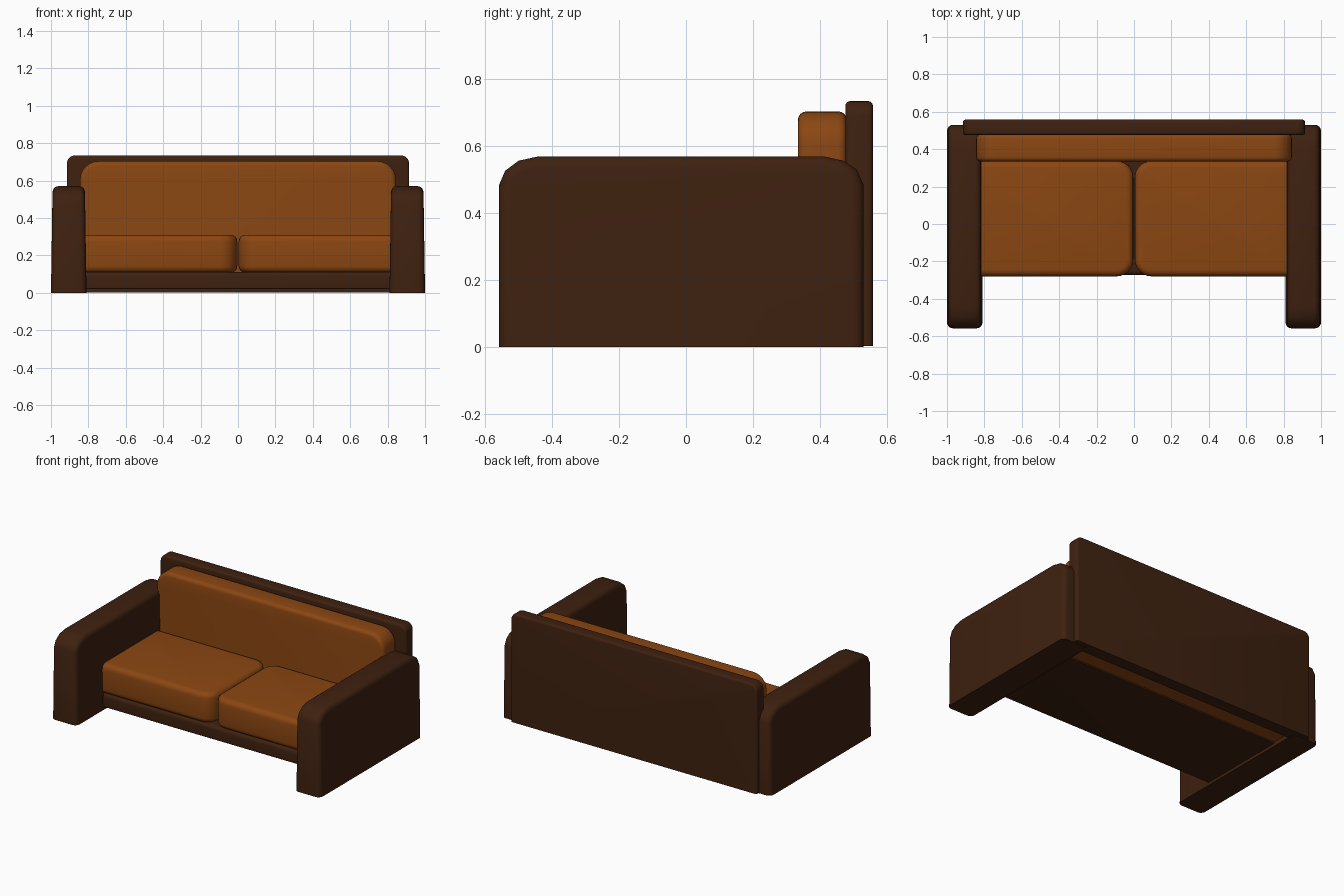
import bpy, bmesh, math

if "Cube" in bpy.data.objects:
    bpy.data.objects.remove(bpy.data.objects["Cube"])


def material(name, rgb):
    m = bpy.data.materials.new(name)
    m.diffuse_color = (*rgb, 1)
    m.use_nodes = True
    m.node_tree.nodes["Principled BSDF"].inputs["Base Color"].default_value = m.diffuse_color
    return m


DARK = material("dark brown", (0.048, 0.0150, 0.0050))
TAN = material("tan leather", (0.258, 0.062, 0.0060))


def rounded(a0, a1, b0, b1, radii, n=6):
    """Rectangle outline; radii for corners (a0b0, a1b0, a1b1, a0b1)."""
    pts = []
    corners = [(a0, b0, 1, 1, 180), (a1, b0, -1, 1, 270),
               (a1, b1, -1, -1, 0), (a0, b1, 1, -1, 90)]
    for (a, b, sa, sb, start), r in zip(corners, radii):
        if r == 0:
            pts.append((a, b))
            continue
        for i in range(n + 1):
            t = math.radians(start + 90 * i / n)
            pts.append((a + sa * r + r * math.cos(t), b + sb * r + r * math.sin(t)))
    return pts


def prism(name, outline, axis, lo, hi, bevel, mat, floor=True, shape=None):
    """Extrude an outline along an axis and round its rims (not at the floor)."""
    place = {"X": lambda a, b, d: (d, a, b),
             "Y": lambda a, b, d: (a, d, b),
             "Z": lambda a, b, d: (a, b, d)}[axis]
    bm = bmesh.new()
    rings = [[bm.verts.new(place(a, b, d)) for a, b in outline] for d in (lo, hi)]
    caps = [bm.faces.new(r) for r in rings]
    n = len(outline)
    for i in range(n):
        j = (i + 1) % n
        bm.faces.new((rings[0][i], rings[0][j], rings[1][j], rings[1][i]))
    bmesh.ops.recalc_face_normals(bm, faces=bm.faces[:])
    zmin = min(v.co.z for v in bm.verts)
    rim = {e for f in caps for e in f.edges
           if not (floor and all(v.co.z < zmin + 1e-4 for v in e.verts))}
    bmesh.ops.bevel(bm, geom=list(rim), offset=bevel, segments=4,
                    profile=0.5, affect='EDGES', clamp_overlap=True)
    if shape:
        for v in bm.verts:
            shape(v.co)
    bmesh.ops.recalc_face_normals(bm, faces=bm.faces[:])
    me = bpy.data.meshes.new(name)
    bm.to_mesh(me)
    bm.free()
    me.materials.append(mat)
    ob = bpy.data.objects.new(name, me)
    bpy.context.collection.objects.link(ob)
    bpy.context.view_layer.objects.active = ob
    ob.select_set(True)
    bpy.ops.object.shade_smooth_by_angle(angle=math.radians(40))
    ob.select_set(False)
    return ob


# Arms: side profile with softened top corners, slightly narrower at the top
arm_profile = [(-0.558, 0), (0.53, 0), (0.53, 0.485), (0.51, 0.53), (0.47, 0.557),
               (0.41, 0.57), (-0.44, 0.57), (-0.50, 0.557), (-0.54, 0.527),
               (-0.558, 0.485)]
for side, label in ((-1, "left"), (1, "right")):
    def taper(co, c=0.905 * side):
        co.x = c + (co.x - c) * (1 - 0.16 * co.z)
    c = 0.905 * side
    prism(label + "_arm", arm_profile, "X", c - 0.095, c + 0.095, 0.032, DARK, shape=taper)

    # Seat cushions, outer ends tucked into the arms
    x0, x1 = sorted((0.004 * side, 0.90 * side))
    prism(label + "_seat_cushion", rounded(x0, x1, -0.28, 0.338, [0.09] * 4),
          "Z", 0.108, 0.31, 0.035, TAN, floor=False)

# Backboard
prism("backboard", rounded(-0.915, 0.915, 0.003, 0.735, [0, 0, 0.045, 0.045]),
      "Y", 0.476, 0.558, 0.014, DARK)

# Back cushion
prism("back_cushion", rounded(-0.845, 0.845, 0.03, 0.704, [0, 0, 0.1, 0.1]),
      "Y", 0.334, 0.480, 0.025, TAN)

# Base under the seat
prism("seat_base", rounded(-0.274, 0.345, 0.02, 0.112, [0.008, 0, 0, 0.025]),
      "X", -0.84, 0.84, 0.005, DARK, floor=False)
